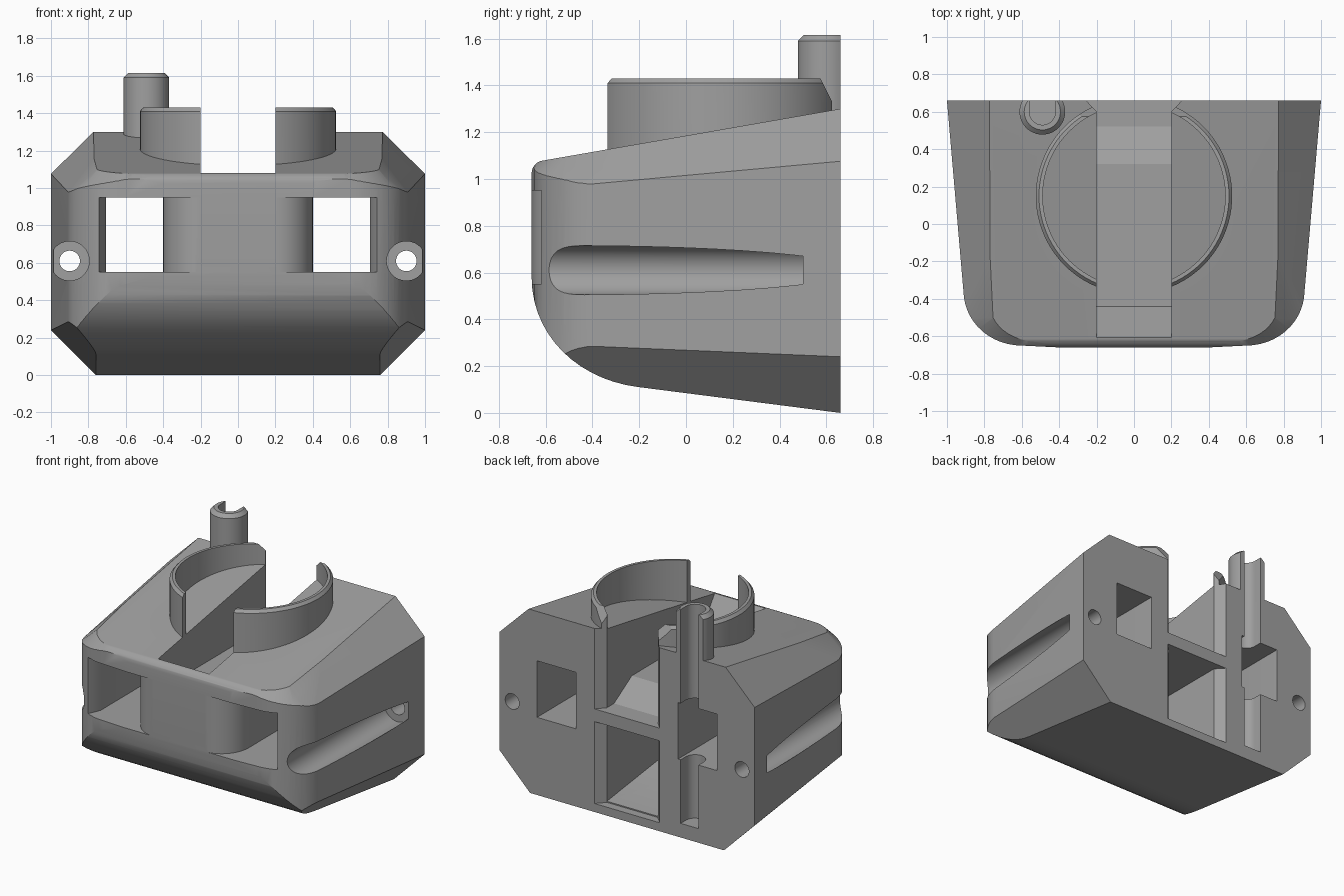
import bpy, bmesh, math
from mathutils import Vector

if "Cube" in bpy.data.objects:
    bpy.data.objects.remove(bpy.data.objects["Cube"])

grey = bpy.data.materials.new("grey_plastic")
grey.diffuse_color = (0.35, 0.35, 0.35, 1)
grey.use_nodes = True
grey.node_tree.nodes["Principled BSDF"].inputs["Base Color"].default_value = grey.diffuse_color


def make(name, bm):
    bmesh.ops.recalc_face_normals(bm, faces=bm.faces)
    me = bpy.data.meshes.new(name)
    bm.to_mesh(me)
    bm.free()
    ob = bpy.data.objects.new(name, me)
    bpy.context.collection.objects.link(ob)
    me.materials.append(grey)
    return ob


def prism(pts, a, b, axis):
    """Extrude a 2D outline along x (yz outline), y (xz) or z (xy)."""
    place = {"x": lambda p, t: (t, p[0], p[1]),
             "y": lambda p, t: (p[0], t, p[1]),
             "z": lambda p, t: (p[0], p[1], t)}[axis]
    bm = bmesh.new()
    lo = [bm.verts.new(place(p, a)) for p in pts]
    hi = [bm.verts.new(place(p, b)) for p in pts]
    bm.faces.new(lo)
    bm.faces.new(hi[::-1])
    for i in range(len(pts)):
        j = (i + 1) % len(pts)
        bm.faces.new((lo[i], hi[i], hi[j], lo[j]))
    return bm


def lathe(profile, cx, cy, n=64):
    """Turn a closed (radius, z) outline round a vertical axis."""
    bm = bmesh.new()
    rings = [[bm.verts.new((cx + r * math.cos(math.tau * k / n),
                            cy + r * math.sin(math.tau * k / n), z))
              for k in range(n)] for r, z in profile]
    for i in range(len(rings)):
        a, b = rings[i], rings[(i + 1) % len(rings)]
        for k in range(n):
            m = (k + 1) % n
            bm.faces.new((a[k], a[m], b[m], b[k]))
    bmesh.ops.remove_doubles(bm, verts=bm.verts, dist=1e-5)
    return bm


def arc(cx, cy, rx, ry, a0, a1, n):
    return [(cx + rx * math.cos(math.radians(a0 + (a1 - a0) * i / n)),
             cy + ry * math.sin(math.radians(a0 + (a1 - a0) * i / n)))
            for i in range(n + 1)]


def combine(target, tool, op):
    mod = target.modifiers.new(op.lower(), "BOOLEAN")
    mod.operation, mod.solver, mod.object = op, "EXACT", tool
    bpy.context.view_layer.objects.active = target
    bpy.ops.object.modifier_apply(modifier=mod.name)
    bpy.data.objects.remove(tool)


def cut(bm, name="cutter"):
    combine(body, make(name, bm), "DIFFERENCE")


def slice_off(bm, co, no):
    geom = bm.verts[:] + bm.edges[:] + bm.faces[:]
    bmesh.ops.bisect_plane(bm, geom=geom, plane_co=co, plane_no=no,
                           clear_outer=True, dist=1e-5)
    bmesh.ops.holes_fill(bm, edges=[e for e in bm.edges if e.is_boundary])


def top_z(y):
    return 1.30 - (0.66 - y) * 0.173


# Shell: side silhouette with rounded chin and brow
p0, p1, p2, p3 = [Vector(p) for p in ((-.66, .58), (-.66, .33), (-.46, .14), (-.2, .11))]
chin = [tuple(p0 * (1-t)**3 + p1 * 3*t*(1-t)**2 + p2 * 3*t*t*(1-t) + p3 * t**3)
        for t in [i / 14 for i in range(15)]]
brow = arc(-.605, 1.024, .055, .055, 100, 180, 7)
bm = prism([(.66, 0), (.66, 1.30)] + brow + chin, -1, 1, "x")

# Shell: tapered sides, rounded corners and chamfers, mirrored
plan = [(1, .66)] + arc(.60, -.36, .311, .29, -6, -90, 12) + [(.4, -.66)]
for s in (1, -1):
    for i, (a, b) in enumerate(zip(plan, plan[1:])):
        n = Vector((a[1] - b[1], b[0] - a[0], 0)).normalized()
        mid = (Vector((*a, 0)) + Vector((*b, 0))) / 2
        f = i / (len(plan) - 2)
        edge = mid - n * (.15 * (1 - f) + .02 * f)
        edge.z = top_z(edge.y)
        chamfer = n + Vector((0, 0, 1))
        flip = Vector((s, 1, 1))
        slice_off(bm, mid * flip, n * flip)
        if 0 < i < len(plan) - 2:
            slice_off(bm, edge * flip, chamfer * flip)
    for tri in (((.81, .66, 1.30), (1, .66, 1.13), (.76, -.35, 1.125)),
                ((.76, .66, 0), (1, .66, .24), (.91, -.35, .28))):
        a, b, c = [Vector((x * s, y, z)) for x, y, z in tri]
        n = (b - a).cross(c - a)
        slice_off(bm, a, n if n.x * s > 0 else -n)
body = make("housing", bm)

# Round collar and hollow post on top
ring = lathe([(.488, 1.02), (.525, 1.02), (.525, 1.41), (.508, 1.43), (.488, 1.43)], 0, .15, 96)
combine(body, make("collar", ring), "UNION")
post = lathe([(0, 1.1), (.122, 1.1), (.122, 1.59), (.097, 1.615), (0, 1.615)], -.49, .60, 48)
combine(body, make("post", post), "UNION")
cut(prism([(-2, .66), (2, .66), (2, 2), (-2, 2)], -.5, 2, "z"))

# Sloped ends of the collar at the back
cut(prism([(.57, 1.44), (.64, 1.2985), (.9, 1.345), (.9, 1.5)], -.35, .35, "x"))

# Central slot above the shelf, chamber below it
cut(prism([(.7, .73), (.52, .73), (.32, .85), (-.44, .85), (-.61, 1.083),
           (-.61, 1.7), (.7, 1.7)], -.2, .2, "x"))
cut(prism([(.7, .06), (.6, .068), (-.2, .17), (-.35, .25), (-.35, .64), (.7, .64)],
          -.2, .2, "x"))
for z0, z1 in ((.06, .64), (.73, 1.7)):
    cut(prism([(-.199, .6), (.199, .6), (.265, .67), (-.265, .67)], z0, z1, "z"))

# Windows on both sides of the rounded centre column
for s in (1, -1):
    column = arc(.2, -.45, .2, .21, -88, 0, 12)
    pts = [(.2, -.75)] + column + [(.4, .75), (.705, .75), (.705, -.75)]
    cut(prism([(x * s, y) for x, y in pts], .55, .95, "z"))
    # Softened outer window edge
    cut(prism([(.70 * s, -.52), (.70 * s, -.8), (.82 * s, -.8)], .55, .95, "z"))
    # Screw channel and through hole
    cut(prism(arc(.9 * s, .61, .105, .105, 0, 352.5, 47), -.9, .5, "y"))
    cut(prism(arc(.9 * s, .61, .055, .055, 0, 348.75, 31), -.9, .9, "y"))

# Vertical cable groove through the post
cut(prism([(-.42, .8)] + arc(-.49, .60, .07, .07, 0, -180, 20) + [(-.56, .8)], .1, 1.8, "z"))

bpy.ops.object.select_all(action="DESELECT")
body.select_set(True)
bpy.context.view_layer.objects.active = body
bpy.ops.object.shade_smooth_by_angle(angle=math.radians(25))
